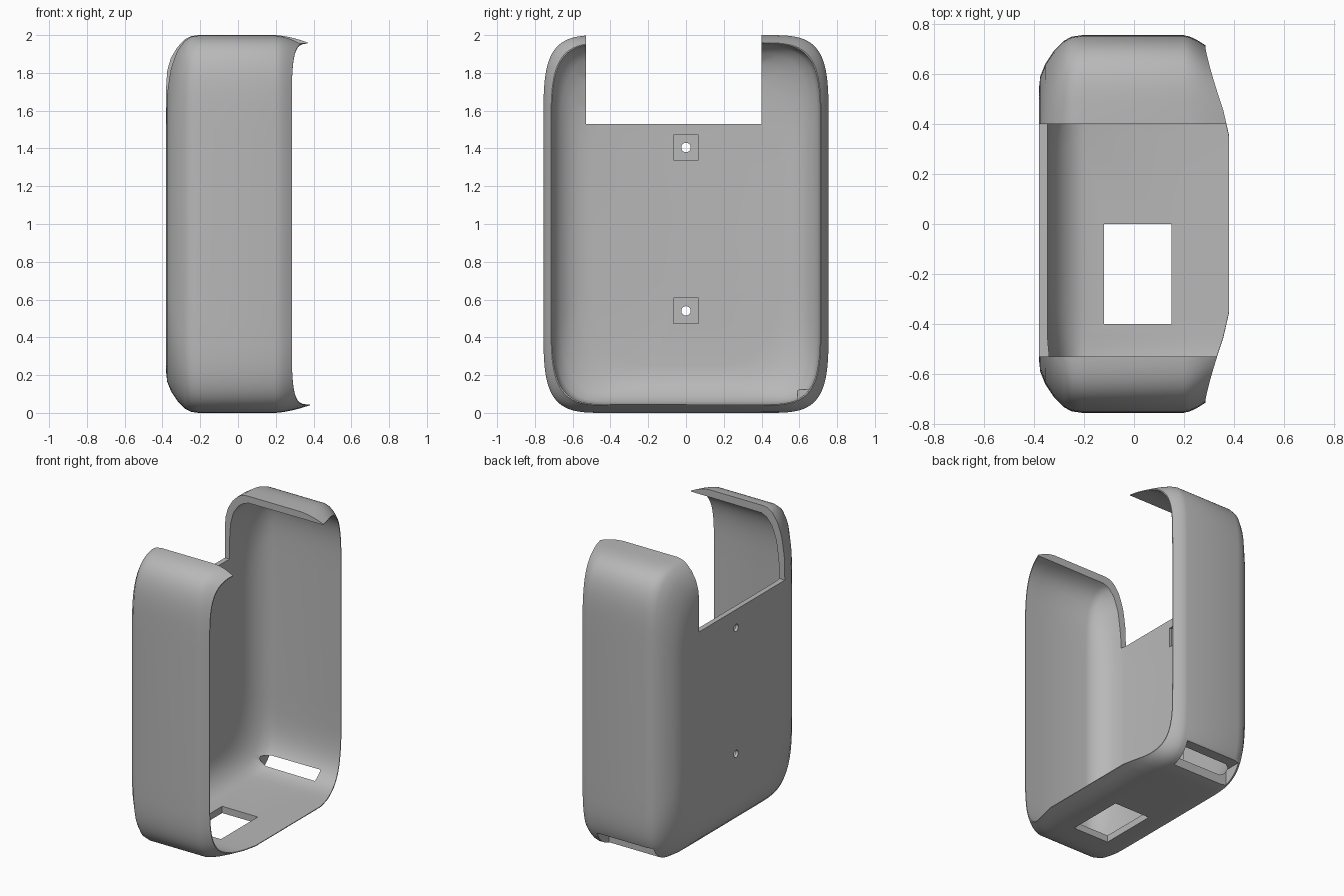
import bpy, bmesh, math
from mathutils import Matrix

cube = bpy.data.objects.get("Cube")
if cube:
    bpy.data.objects.remove(cube)

grey = bpy.data.materials.new("plain grey")
grey.use_nodes = True
colour = (0.48, 0.48, 0.48, 1)
grey.diffuse_color = colour
grey.node_tree.nodes["Principled BSDF"].inputs["Base Color"].default_value = colour

HALF_Y, HALF_Z = 0.755, 1.0
CORNER_Y, CORNER_Z = 0.36, 0.5
STEPS = 20


def outline(inset, power):
    """Soft-cornered rectangle in the y-z plane."""
    pts = []
    for q in range(4):
        for i in range(STEPS + 1):
            a = math.pi / 2 * i / STEPS
            c, s = max(math.cos(a), 0) ** (2 / power), math.sin(a) ** (2 / power)
            if q % 2:
                c, s = s, c
            sy = 1 if q in (0, 3) else -1
            sz = 1 if q < 2 else -1
            pts.append((sy * (HALF_Y - inset - CORNER_Y + CORNER_Y * c),
                        HALF_Z + sz * (HALF_Z - inset - CORNER_Z + CORNER_Z * s)))
    return pts


def rim_x(y):
    """The open edge reaches further out along the top and bottom."""
    k = min(max((0.71 - abs(y)) / 0.32, 0), 1)
    return 0.285 + 0.095 * k ** 1.2


def section(x, inset, power):
    return [(x, y, z) for y, z in outline(inset, power)]


def lip(k, inset):
    """Section part way from x = 0.2 to the open edge."""
    edge = [rim_x(y) for y, z in outline(0.04, 4)]
    return [(0.2 + (e - 0.2) * k, y, z) for e, (y, z) in zip(edge, outline(inset, 4))]


# Case: outer skin from the back to the lip, then inner skin to the back
outer = [(-0.38, 0.21, 2.5), (-0.375, 0.165, 2.7), (-0.355, 0.115, 3), (-0.32, 0.062, 3.4),
         (-0.28, 0.022, 3.7), (-0.25, 0.006, 3.9), (-0.21, 0, 4), (0.2, 0, 4)]
inner = [(0.2, 0.045, 4), (-0.2, 0.047, 4), (-0.24, 0.06, 3.8), (-0.28, 0.09, 3.4),
         (-0.315, 0.135, 3), (-0.337, 0.19, 2.7), (-0.345, 0.25, 2.4)]
rings = [section(*s) for s in outer]
rings += [lip(k, 0.04 * k ** 1.5) for k in (0.25, 0.5, 0.75, 1)]
rings += [lip(1, 0.045)] + [section(*s) for s in inner]

bm = bmesh.new()
loops = [[bm.verts.new(p) for p in ring] for ring in rings]
for a, b in zip(loops, loops[1:]):
    for i in range(len(a)):
        j = (i + 1) % len(a)
        bm.faces.new((a[i], a[j], b[j], b[i]))
bm.faces.new(loops[0])
bm.faces.new(loops[-1])
bmesh.ops.recalc_face_normals(bm, faces=bm.faces)
mesh = bpy.data.meshes.new("case_shell")
bm.to_mesh(mesh)
bm.free()
case = bpy.data.objects.new("case_shell", mesh)
bpy.context.collection.objects.link(case)
mesh.materials.append(grey)


def cut(name, lo=None, hi=None, drill_z=None):
    """Subtract a box, or a screw hole through the back."""
    b = bmesh.new()
    if drill_z is None:
        bmesh.ops.create_cube(b, size=1)
        for v in b.verts:
            v.co = [l + (h - l) * (c + 0.5) for l, h, c in zip(lo, hi, v.co)]
    else:
        bmesh.ops.create_cone(b, cap_ends=True, segments=24, radius1=0.025, radius2=0.025, depth=0.3,
                              matrix=Matrix.Translation((-0.37, 0, drill_z))
                              @ Matrix.Rotation(math.pi / 2, 4, 'Y'))
    m = bpy.data.meshes.new(name)
    b.to_mesh(m)
    b.free()
    m.materials.append(grey)
    tool = bpy.data.objects.new(name, m)
    tool.hide_render = True
    bpy.context.collection.objects.link(tool)
    mod = case.modifiers.new(name, 'BOOLEAN')
    mod.operation, mod.solver, mod.object = 'DIFFERENCE', 'EXACT', tool
    bpy.ops.object.modifier_apply(modifier=name)
    bpy.data.objects.remove(tool)


bpy.ops.object.select_all(action='DESELECT')
case.select_set(True)
bpy.context.view_layer.objects.active = case

# Openings: wide top gap, floor window, slot in the lower edge
cut("top_gap", (-1, -0.53, 1.53), (1, 0.4, 3))
cut("floor_window", (-0.12, -0.4, -0.2), (0.15, 0, 0.2))
cut("edge_slot", (-0.25, 0.59, -0.2), (0.17, 1, 0.125))

# Square recesses with screw holes in the back wall
for z in (0.54, 1.405):
    cut("recess", (-0.36, -0.067, z - 0.067), (-0.3, 0.067, z + 0.067))
    cut("screw_hole", drill_z=z)

bpy.ops.object.shade_smooth_by_angle(angle=math.radians(35))
